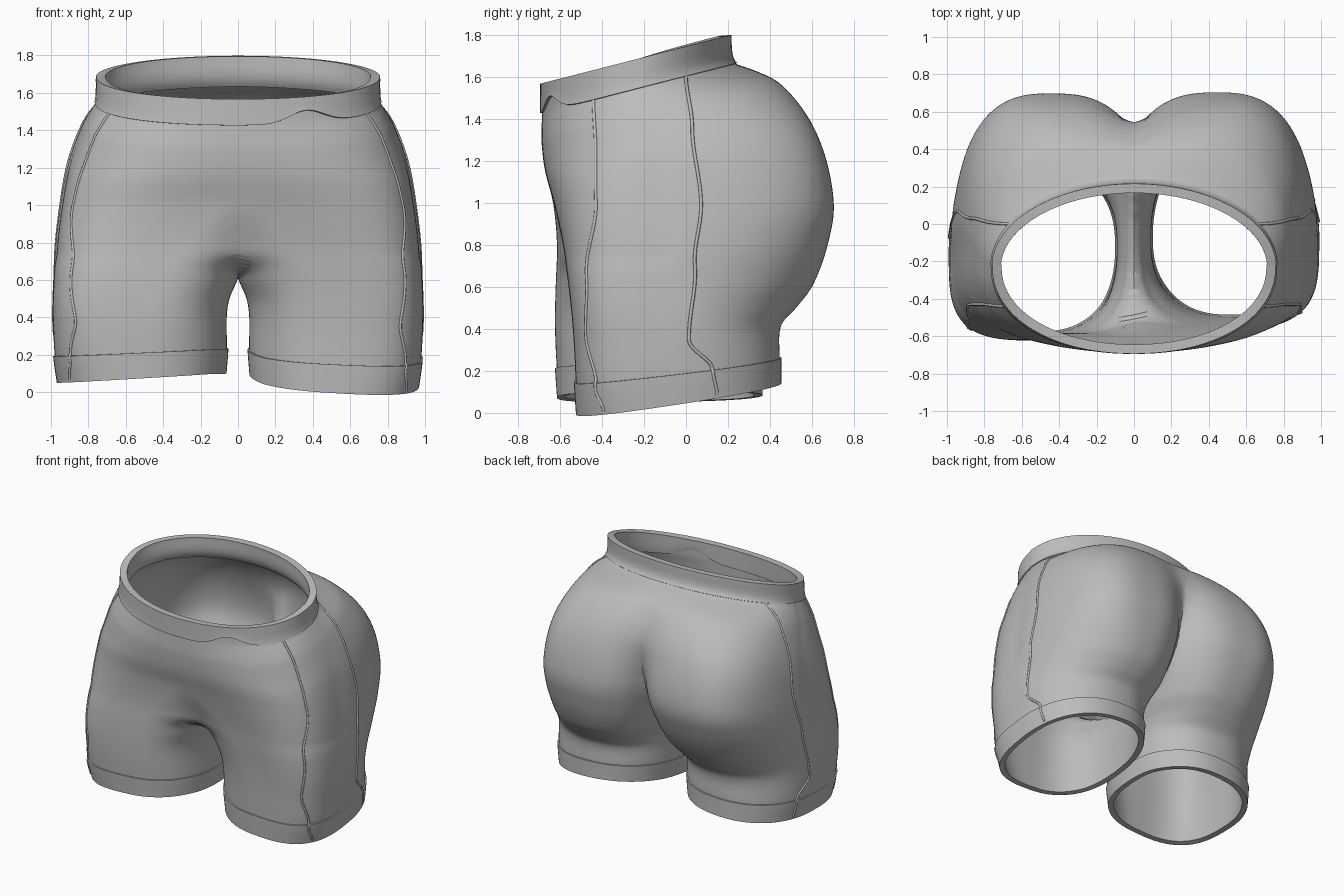
import bpy, bmesh
from math import sin, cos, pi, exp, copysign, sqrt
from mathutils import Vector

cube = bpy.data.objects.get("Cube")
if cube:
    bpy.data.objects.remove(cube)

fabric = bpy.data.materials.new("grey fabric")
fabric.use_nodes = True
grey = (0.5, 0.5, 0.5, 1)
fabric.diffuse_color = grey
fabric.node_tree.nodes["Principled BSDF"].inputs["Base Color"].default_value = grey

# Cross-sections of one side, from hem to waist:
# level, outer x, inner x, front y, front peak x, back y, back peak x,
# squareness of the inner half, the outer front and the outer back
SECTIONS = [
    (.08, .96, .07, -.56, .50, .40, .50, .88, .70, .90),
    (.22, .98, .06, -.57, .50, .40, .50, .86, .62, .92),
    (.40, .99, .06, -.58, .48, .41, .50, .84, .56, .98),
    (.50, .99, .045, -.585, .46, .49, .47, .82, .54, 1),
    (.61, .985, .0, -.59, .43, .575, .45, .78, .55, .95),
    (.80, .975, -.045, -.60, .33, .66, .45, .74, .58, .84),
    (1.0, .95, -.08, -.63, .17, .70, .45, .72, .62, .76),
    (1.2, .91, -.13, -.67, .05, .63, .43, .74, .68, .78),
    (1.4, .84, -.24, -.69, .0, .45, .28, .82, .78, .88),
    (1.5, .79, -.55, -.69, .0, .30, .08, .95, .87, .95),
    (1.55, .765, -.76, -.69, .0, .23, .0, 1, .92, 1),
    (1.69, .76, -.76, -.69, .0, .21, .0, 1, .95, 1),
]


def smooth(a, b, t):
    t = min(max((t - a) / (b - a), 0), 1)
    return t * t * (3 - 2 * t)


def section(level):
    """Interpolate the section table with a cubic through the levels."""
    last = len(SECTIONS) - 1
    k = 0
    while k < last - 1 and level > SECTIONS[k + 1][0]:
        k += 1
    p, q = SECTIONS[k], SECTIONS[k + 1]
    o, r = SECTIONS[max(k - 1, 0)], SECTIONS[min(k + 2, last)]
    h = q[0] - p[0]
    t = (level - p[0]) / h
    out = []
    for c in range(1, len(p)):
        m0 = (q[c] - o[c]) / (q[0] - o[0]) * h
        m1 = (r[c] - p[c]) / (r[0] - p[0]) * h
        d = q[c] - p[c]
        out.append(p[c] + t * m0 + t * t * (3 * d - 2 * m0 - m1)
                   + t ** 3 * (m0 + m1 - 2 * d))
    return out


def surface(level, angle, offset=0):
    """Point on one side of the garment before the final drape."""
    outer, inner, front, front_x, back, back_x, inner_sq, front_sq, back_sq = section(level)
    mid = -.1 - .13 * smooth(1.2, 1.55, level)
    c, s = cos(angle), sin(angle)
    peak, edge = (back_x, back + offset) if s > 0 else (front_x, front - offset)
    if c > 0:
        reach, square = outer + offset - peak, back_sq if s > 0 else front_sq
    else:
        reach, square = peak - inner + offset, inner_sq
    x = peak + reach * copysign(abs(c) ** square, c)
    y = mid + abs(edge - mid) * copysign(abs(s) ** square, s)
    # Round off the valley where the two sides meet
    if s > 0:
        valley = .02 * smooth(.6, .75, level) + .1 * smooth(1.0, 1.35, level)
    else:
        valley = .14 * smooth(.6, .76, level)
    gap = copysign(x * x, x) - valley ** 2
    return Vector((copysign(sqrt(abs(gap)), gap), y, level))


def drape(p):
    """Tilt the waist and hems, and set one leg slightly ahead of the other."""
    x, y, z = p
    side = 2 * smooth(-.15, .15, x) - 1
    low = 1 - smooth(.05, .58, z)
    new_z = z + .255 * (y + .25) * smooth(.9, 1.5, z)
    new_z += low * ((.08 + .07 * side) * y - .06 * (abs(x) - .5))
    new_y = y + .045 * side * (1 - smooth(.3, 1.1, z))
    return Vector((x, new_y, new_z))


def finish(ob):
    bpy.context.collection.objects.link(ob)
    ob.data.materials.append(fabric)
    bpy.ops.object.select_all(action='DESELECT')
    ob.select_set(True)
    bpy.context.view_layer.objects.active = ob


def shell(name, low, high, rows, thickness, offset=0, wave=False):
    """Loft one side, trim it at the middle, mirror it and give it thickness."""
    segments = 180
    bm = bmesh.new()
    grid = []
    for k in range(rows + 1):
        level = low + (high - low) * k / rows
        grid.append([bm.verts.new(surface(level, 2 * pi * i / segments, offset))
                     for i in range(segments)])
    for a, b in zip(grid, grid[1:]):
        for i in range(segments):
            j = (i + 1) % segments
            bm.faces.new((a[i], a[j], b[j], b[i]))
    bmesh.ops.bisect_plane(bm, geom=bm.verts[:] + bm.edges[:] + bm.faces[:], dist=1e-5,
                           plane_co=(0, 0, 0), plane_no=(1, 0, 0), clear_inner=True)
    mesh = bpy.data.meshes.new(name)
    bm.to_mesh(mesh)
    bm.free()
    ob = bpy.data.objects.new(name, mesh)
    finish(ob)
    mirror = ob.modifiers.new("other side", 'MIRROR')
    mirror.merge_threshold = .001
    bpy.ops.object.modifier_apply(modifier=mirror.name)
    for v in ob.data.vertices:
        rise = 0
        if wave and v.co.y < -.25:
            rise = .07 * exp(-((v.co.x - .37) / .13) ** 2) * (high - v.co.z) / (high - low)
        v.co = drape(v.co) + Vector((0, 0, rise))
    solid = ob.modifiers.new("cloth thickness", 'SOLIDIFY')
    solid.thickness = thickness
    solid.offset = -1
    bpy.ops.object.modifier_apply(modifier=solid.name)
    bpy.ops.object.shade_smooth_by_angle(angle=.7)


def seam(name, path, side):
    """Raised stitching line that follows (level, y) points on the outer side."""
    points = []
    steps = 14
    for (z0, y0), (z1, y1) in zip(path, path[1:]):
        for n in range(steps):
            t = n / steps
            level, target = z0 + (z1 - z0) * t, y0 + (y1 - y0) * smooth(0, 1, t)
            lo, hi = -pi / 2, pi / 2
            for _ in range(24):
                angle = (lo + hi) / 2
                if surface(level, angle).y < target:
                    lo = angle
                else:
                    hi = angle
            p = surface(level, lo, .008 * (level < .215))
            p.x *= side
            points.append(drape(p))
    curve = bpy.data.curves.new(name, 'CURVE')
    curve.dimensions = '3D'
    curve.bevel_depth = .008
    curve.bevel_resolution = 2
    curve.use_fill_caps = True
    line = curve.splines.new('POLY')
    line.points.add(len(points) - 1)
    for target, p in zip(line.points, points):
        target.co = (*p, 1)
    finish(bpy.data.objects.new(name, curve))
    bpy.ops.object.convert(target='MESH')
    bpy.ops.object.shade_smooth_by_angle(angle=.8)


# Main body, waistband and leg hems
shell("shorts_body", .09, 1.67, 80, .03)
shell("waistband", 1.54, 1.68, 8, .05, .01, wave=True)
shell("leg_hems", .08, .215, 8, .04, .009)

# Side seams on both legs
FRONT_SEAM = [(1.54, -.44), (1.3, -.43), (1.0, -.43), (.65, -.50), (.4, -.52), (.2, -.47), (.09, -.43)]
BACK_SEAM = [(1.54, 0), (1.3, .03), (1.0, .07), (.7, .02), (.36, -.03), (.22, .08), (.09, .1)]
for side, label in ((1, "left"), (-1, "right")):
    seam(label + "_front_seam", FRONT_SEAM, side)
    seam(label + "_back_seam", BACK_SEAM, side)
